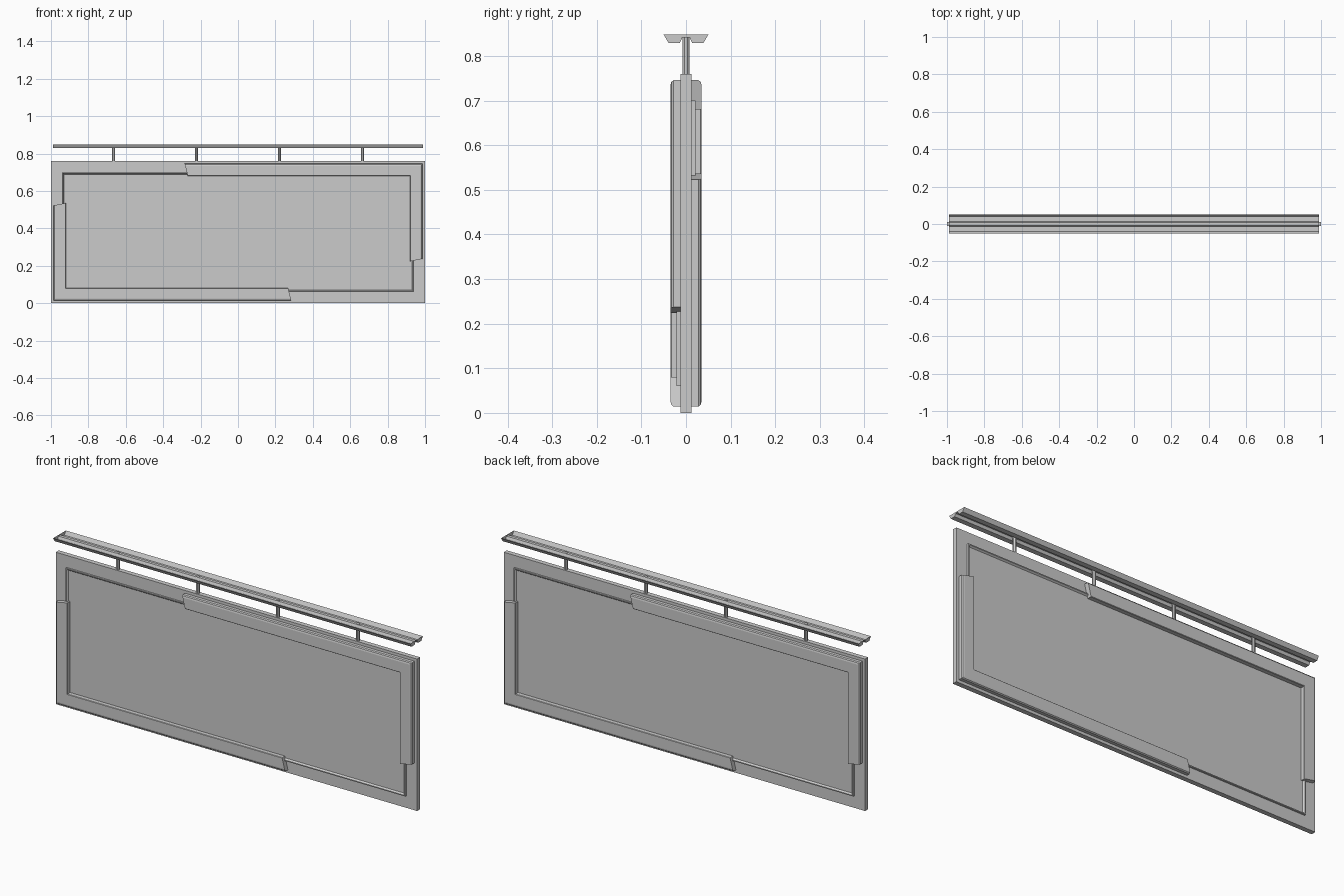
import bpy, bmesh, math
from mathutils import Matrix

if "Cube" in bpy.data.objects:
    bpy.data.objects.remove(bpy.data.objects["Cube"])

ZC = 0.38  # mid height of the board


def finish(name, bm, fix=True):
    if fix:
        bmesh.ops.recalc_face_normals(bm, faces=bm.faces)
    me = bpy.data.meshes.new(name)
    bm.to_mesh(me)
    bm.free()
    ob = bpy.data.objects.new(name, me)
    bpy.context.collection.objects.link(ob)
    return ob


def loft(bm, loops, closed=True):
    """Join matching vertex loops with quads."""
    rows = [[bm.verts.new(p) for p in lp] for lp in loops]
    n = len(rows[0])
    for a, b in zip(rows, rows[1:]):
        for i in range(n if closed else n - 1):
            j = (i + 1) % n
            bm.faces.new((a[i], a[j], b[j], b[i]))
    return rows


# sign board: nested rectangles (inset, depth) from front centre to back centre
def rect(inset, y):
    x, z = 1 - inset, ZC - inset
    return [(-x, y, ZC - z), (x, y, ZC - z), (x, y, ZC + z), (-x, y, ZC + z)]


half = [(0.071, 0.013), (0.065, 0.021), (0.06, 0.021), (0.06, 0.012), (0, 0.012)]
bm = bmesh.new()
rows = loft(bm, [rect(i, -d) for i, d in half] + [rect(i, d) for i, d in reversed(half)])
bm.faces.new(rows[0])
bm.faces.new(rows[-1])
finish("sign_board", bm)


# corner trims: chamfered strip mitred around a corner, with slanted ends
def corner_trim(name, angle_y, angle_z):
    prof = [(0, 0.011), (0, 0.028), (0.004, 0.033), (0.012, 0.035),
            (0.064, 0.035), (0.066, 0.033), (0.066, 0.011)]
    ox, oz = 0.986, 0.366  # outer corner measured from the board centre
    sections = [
        [(-0.285 + 0.25 * d, -h, oz - d) for d, h in prof],
        [(ox - d, -h, oz - d) for d, h in prof],
        [(ox - d, -h, -0.143 - 0.2 * d) for d, h in prof],
    ]
    bm = bmesh.new()
    rows = loft(bm, sections)
    bm.faces.new(rows[0])
    bm.faces.new(rows[-1])
    bm.transform(Matrix.Translation((0, 0, ZC))
                 @ Matrix.Rotation(angle_z, 4, 'Z') @ Matrix.Rotation(angle_y, 4, 'Y'))
    finish(name, bm)


for side, az in (("front", 0), ("back", math.pi)):
    corner_trim(side + "_upper_trim", 0, az)
    corner_trim(side + "_lower_trim", math.pi, az)

# ceiling rail: open trough with a raised centre ridge and closed ends
right = [(0.008, 0.842), (0.014, 0.829), (0.039, 0.829), (0.05, 0.848)]
prof = [(-y, z) for y, z in reversed(right)] + right
bm = bmesh.new()
rows = loft(bm, [[(x, y, z) for y, z in prof] for x in (-0.988, 0.988)], closed=False)
for r in rows:
    bm.faces.new(r)
finish("ceiling_rail", bm)

# hanger posts
for i, x in enumerate((-0.665, -0.222, 0.222, 0.665)):
    bm = bmesh.new()
    bmesh.ops.create_cone(bm, cap_ends=True, segments=8, radius1=0.009, radius2=0.009,
                          depth=0.094,
                          matrix=Matrix.Translation((x, 0, 0.797))
                          @ Matrix.Rotation(math.pi / 8, 4, 'Z'))
    finish("hanger_post_%d" % (i + 1), bm)
